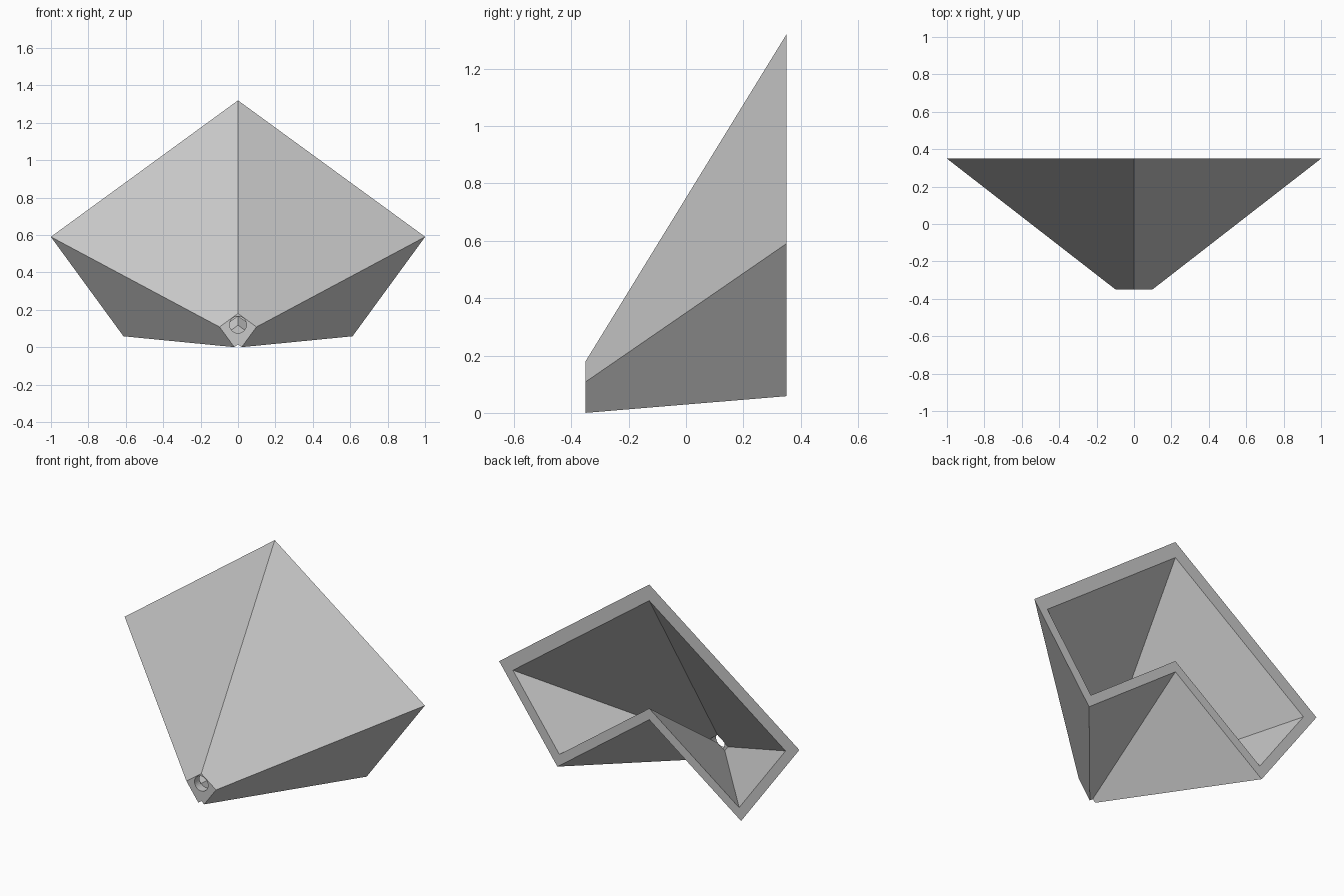
import bpy, bmesh
from math import radians, sqrt
from mathutils import Matrix, Vector

cube = bpy.data.objects.get("Cube")
if cube:
    bpy.data.objects.remove(cube, do_unlink=True)

FRONT, BACK, WALL = -0.35, 0.35, 0.0475
# Each wall is a plane: distance from the origin along its normal at front and back
ROOF, SIDE, FLOOR = (0.1455, 1.066), (0.0159, 0.46), (0.0118, 0.408)
UP = Vector((0.59, 0, 0.808))       # across the roof and floor
OUT = Vector((0.808, 0, -0.59))     # across the side


def section(y, inset):
    """Chevron cross-section at depth y, moved inwards by a wall thickness."""
    def reach(plane, sign):
        slope = (plane[1] - plane[0]) / (BACK - FRONT)
        return plane[0] + slope * (y - FRONT) - sign * inset * sqrt(1 + slope ** 2)
    roof, side, floor = reach(ROOF, 1), reach(SIDE, 1), reach(FLOOR, -1)
    depth = Vector((0, y, 0))
    right = [UP * roof + OUT * side + depth, UP * floor + OUT * side + depth]
    left = [Vector((-p.x, p.y, p.z)) for p in reversed(right)]
    top = Vector((0, y, roof / UP.z))
    notch = Vector((0, y, floor / UP.z))
    return [top, *right, notch, *left]


def object_from(bm, name):
    bmesh.ops.recalc_face_normals(bm, faces=bm.faces)
    mesh = bpy.data.meshes.new(name)
    bm.to_mesh(mesh)
    bm.free()
    ob = bpy.data.objects.new(name, mesh)
    bpy.context.collection.objects.link(ob)
    return ob


grey = bpy.data.materials.new("light grey")
grey.use_nodes = True
colour = (0.58, 0.58, 0.58, 1)
grey.diffuse_color = colour
grey.node_tree.nodes["Principled BSDF"].inputs["Base Color"].default_value = colour

# Hollow hood: closed outer front, outer walls, back rim, inner walls, inner front
bm = bmesh.new()
loops = [[bm.verts.new(p) for p in section(y, inset)]
         for y, inset in ((FRONT, 0), (BACK, 0), (BACK, WALL), (FRONT + WALL, WALL))]
for a, b in zip(loops, loops[1:]):
    for i in range(len(a)):
        j = (i + 1) % len(a)
        bm.faces.new((a[i], a[j], b[j], b[i]))
bm.faces.new(loops[0])
bm.faces.new(loops[-1])
hood = object_from(bm, "hollow_hood")
hood.data.materials.append(grey)

# Round hole through the front wall
bm = bmesh.new()
start, end = FRONT - 0.1, FRONT + WALL + 0.003
bmesh.ops.create_cone(bm, cap_ends=True, segments=32, radius1=0.045, radius2=0.045,
                      depth=end - start,
                      matrix=Matrix.Translation((0, (start + end) / 2, 0.12))
                      @ Matrix.Rotation(radians(90), 4, "X"))
cutter = object_from(bm, "hole_cutter")
cutter.hide_render = True
cutter.data.materials.append(grey)

cut = hood.modifiers.new("front_hole", "BOOLEAN")
cut.operation = "DIFFERENCE"
cut.solver = "EXACT"
cut.object = cutter
bpy.context.view_layer.objects.active = hood
bpy.ops.object.modifier_apply(modifier=cut.name)
bpy.data.objects.remove(cutter, do_unlink=True)
